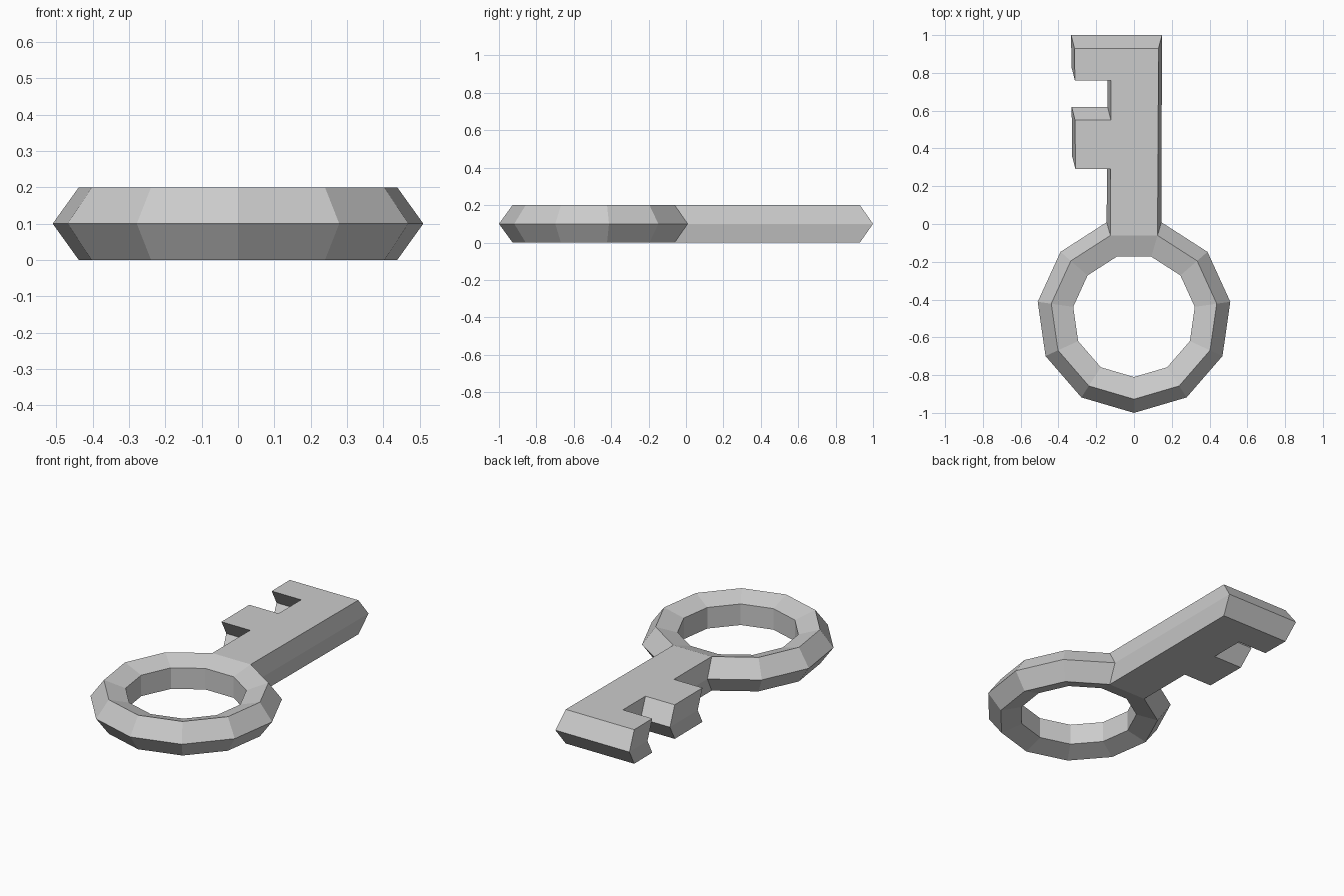
import bpy, bmesh
from math import sin, cos, tau, pi

if "Cube" in bpy.data.objects:
    bpy.data.objects.remove(bpy.data.objects["Cube"])

SIDES, TUBE = 11, 5
MAJOR, MINOR = 0.41, 0.105
CENTER_Y, MID_Z = -0.485, 0.1

bm = bmesh.new()

# Bow: low-poly ring with a five-sided section (0 = outer rim, 1 = top, 4 = bottom)
rings = []
for k in range(SIDES):
    a = -pi / 2 + tau * k / SIDES
    ring = []
    for j in range(TUBE):
        b = tau * j / TUBE
        r = MAJOR + MINOR * cos(b)
        ring.append(bm.verts.new((r * cos(a), CENTER_Y + r * sin(a), MID_Z + 0.1 * sin(b) / sin(tau / 5))))
    rings.append(ring)

for k in range(SIDES):
    n = (k + 1) % SIDES
    for j in range(TUBE):
        if k == 5 and j in (0, 4):
            continue  # opening where the blade grows out of the bow
        m = (j + 1) % TUBE
        bm.faces.new((rings[k][j], rings[n][j], rings[n][m], rings[k][m]))

# Blade and bits: flat outline, whose middle layer is pushed outward and forward
outline = [(0.13, 0.93), (-0.315, 0.93), (-0.313, 0.76), (-0.122, 0.76),
           (-0.122, 0.55), (-0.312, 0.55), (-0.31, 0.29), (-0.124, 0.29)]


def layer(j, z, dx, dy):
    pts = [bm.verts.new((x + (dx if x > 0 else -dx), y + dy, z)) for x, y in outline]
    return [rings[5][j]] + pts + [rings[6][j]]


top = layer(1, 0.2, 0, 0)
mid = layer(0, 0.1, 0.018, 0.07)
low = layer(4, 0.0, 0, 0)
bm.faces.new(top)
bm.faces.new(low)
for upper, lower in ((top, mid), (mid, low)):
    for i in range(len(upper) - 1):
        bm.faces.new((upper[i], upper[i + 1], lower[i + 1], lower[i]))

bmesh.ops.recalc_face_normals(bm, faces=bm.faces)
mesh = bpy.data.meshes.new("key")
bm.to_mesh(mesh)
bm.free()
bpy.context.collection.objects.link(bpy.data.objects.new("key", mesh))
